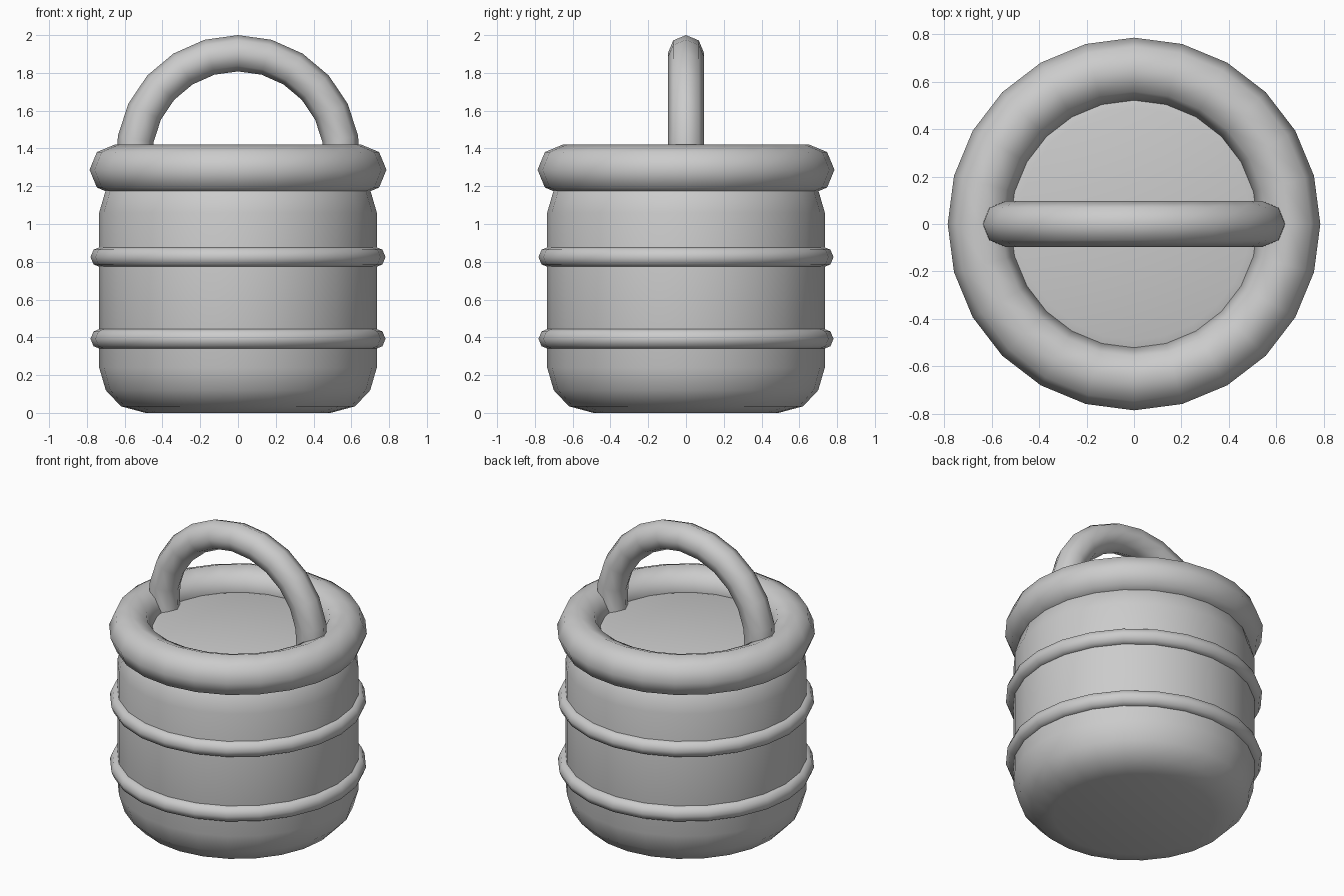
import bpy, bmesh, math

if "Cube" in bpy.data.objects:
    bpy.data.objects.remove(bpy.data.objects["Cube"])

SEG = 24    # sides around the barrel
SIDES = 8   # sides of every tube

grey = bpy.data.materials.new("plain grey")
grey.diffuse_color = (0.6, 0.6, 0.6, 1)
grey.use_nodes = True
grey.node_tree.nodes["Principled BSDF"].inputs["Base Color"].default_value = grey.diffuse_color


def finish(name, bm):
    """Turn a bmesh into a smooth grey object."""
    bmesh.ops.recalc_face_normals(bm, faces=bm.faces)
    for f in bm.faces:
        f.smooth = True
    mesh = bpy.data.meshes.new(name)
    bm.to_mesh(mesh)
    bm.free()
    mesh.materials.append(grey)
    obj = bpy.data.objects.new(name, mesh)
    bpy.context.collection.objects.link(obj)
    return obj


def bridge(bm, rings, closed):
    """Join successive vertex loops with quads; cap both ends if open."""
    pairs = list(zip(rings, rings[1:]))
    if closed:
        pairs.append((rings[-1], rings[0]))
    for a, b in pairs:
        n = len(a)
        for i in range(n):
            j = (i + 1) % n
            bm.faces.new((a[i], a[j], b[j], b[i]))
    if not closed:
        bm.faces.new(rings[0])
        bm.faces.new(rings[-1])


def lathe(name, profile, closed):
    bm = bmesh.new()
    rings = []
    for r, z in profile:
        angles = [2 * math.pi * i / SEG for i in range(SEG)]
        rings.append([bm.verts.new((r * math.cos(a), r * math.sin(a), z)) for a in angles])
    bridge(bm, rings, closed)
    return finish(name, bm)


def tube_section(radius, tube, z):
    angles = [2 * math.pi * i / SIDES for i in range(SIDES)]
    return [(radius + tube * math.cos(a), z + tube * math.sin(a)) for a in angles]


# Barrel with rounded shoulders and flat lid
half = [(0.49, 0.0), (0.62, 0.035), (0.70, 0.12), (0.735, 0.24)]
lathe("barrel_body", half + [(r, 1.30 - z) for r, z in reversed(half)], False)

# Thick rim and the two hoops
lathe("top_rim", tube_section(0.653, 0.133, 1.287), True)
for name, z in (("lower_hoop", 0.392), ("upper_hoop", 0.825)):
    lathe(name, tube_section(0.726, 0.055, z), True)

# Arched carrying handle, its ends sunk into the rim
bm = bmesh.new()
rings = []
for k in range(-7, 8):
    t = math.radians(16 * k)
    ring = []
    for i in range(SIDES):
        a = 2 * math.pi * i / SIDES
        r = 0.55 + 0.096 * math.cos(a)
        ring.append(bm.verts.new((r * math.sin(t), 0.096 * math.sin(a), 1.354 + r * math.cos(t))))
    rings.append(ring)
bridge(bm, rings, False)
finish("handle", bm)
